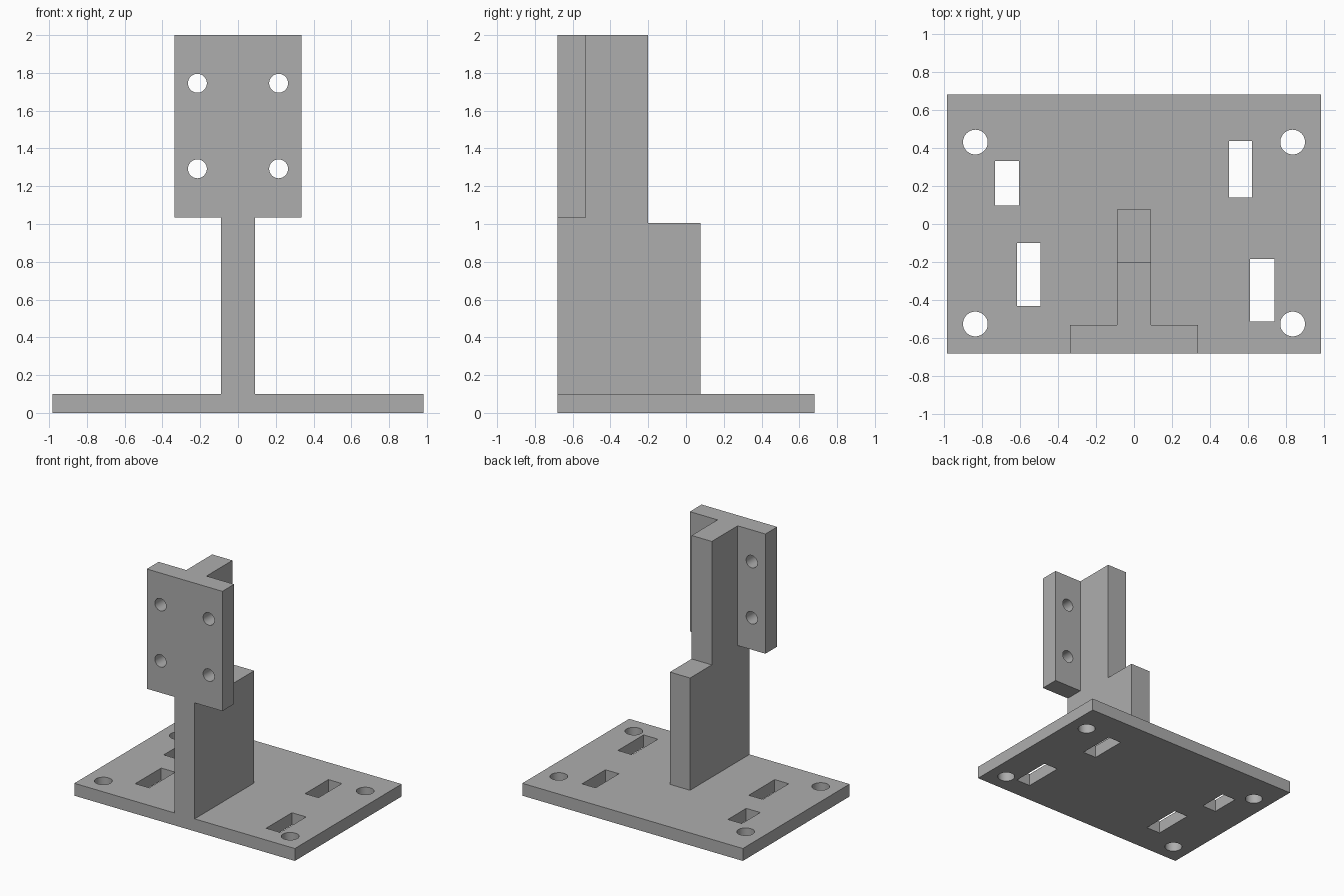
import bpy, math

if "Cube" in bpy.data.objects:
    bpy.data.objects.remove(bpy.data.objects["Cube"])

grey = bpy.data.materials.new("plain grey")
grey.diffuse_color = (0.42, 0.42, 0.42, 1)
grey.use_nodes = True
grey.node_tree.nodes["Principled BSDF"].inputs["Base Color"].default_value = grey.diffuse_color


def box(name, x0, x1, y0, y1, z0, z1):
    bpy.ops.mesh.primitive_cube_add(size=1, location=((x0 + x1) / 2, (y0 + y1) / 2, (z0 + z1) / 2))
    ob = bpy.context.object
    ob.name = name
    ob.scale = (x1 - x0, y1 - y0, z1 - z0)
    bpy.ops.object.transform_apply(location=True, rotation=False, scale=True)
    return ob


def rod(name, loc, radius, rot=(0, 0, 0)):
    bpy.ops.mesh.primitive_cylinder_add(vertices=48, radius=radius, depth=0.4, location=loc, rotation=rot)
    bpy.context.object.name = name
    return bpy.context.object


def combine(target, tool, operation):
    mod = target.modifiers.new(operation.lower(), 'BOOLEAN')
    mod.operation, mod.solver, mod.object = operation, 'EXACT', tool
    bpy.context.view_layer.objects.active = target
    bpy.ops.object.modifier_apply(modifier=mod.name)
    bpy.data.objects.remove(tool)


FRONT = -0.68

# Base plate, with the stepped web and the mounting plate fused to it
bracket = box("mounting_bracket", -0.983, 0.983, FRONT, 0.68, 0, 0.1)
combine(bracket, box("lower_web", -0.09, 0.09, FRONT, 0.077, 0.05, 1.005), 'UNION')
combine(bracket, box("upper_web", -0.09, 0.09, FRONT, -0.2, 0.9, 2), 'UNION')
combine(bracket, box("front_plate", -0.337, 0.337, FRONT, -0.53, 1.035, 2), 'UNION')

# Round holes through the base corners and the mounting plate
for side in (-1, 1):
    for y in (-0.525, 0.43):
        combine(bracket, rod("base_hole", (side * 0.833, y, 0.05), 0.065), 'DIFFERENCE')
    for z in (1.292, 1.745):
        combine(bracket, rod("plate_hole", (side * 0.215, -0.605, z), 0.05, (math.pi / 2, 0, 0)), 'DIFFERENCE')

# Rectangular slots through the base: x range, y range
for x0, x1, y0, y1 in ((-0.73, -0.605, 0.097, 0.33), (-0.615, -0.49, -0.43, -0.1),
                       (0.5, 0.62, 0.14, 0.437), (0.61, 0.737, -0.513, -0.185)):
    combine(bracket, box("base_slot", x0, x1, y0, y1, -0.1, 0.3), 'DIFFERENCE')

# One flat colour, smooth hole walls
bracket.data.materials.clear()
bracket.data.materials.append(grey)
bpy.ops.object.select_all(action='DESELECT')
bracket.select_set(True)
bpy.context.view_layer.objects.active = bracket
bpy.ops.object.shade_smooth_by_angle(angle=math.radians(30))
